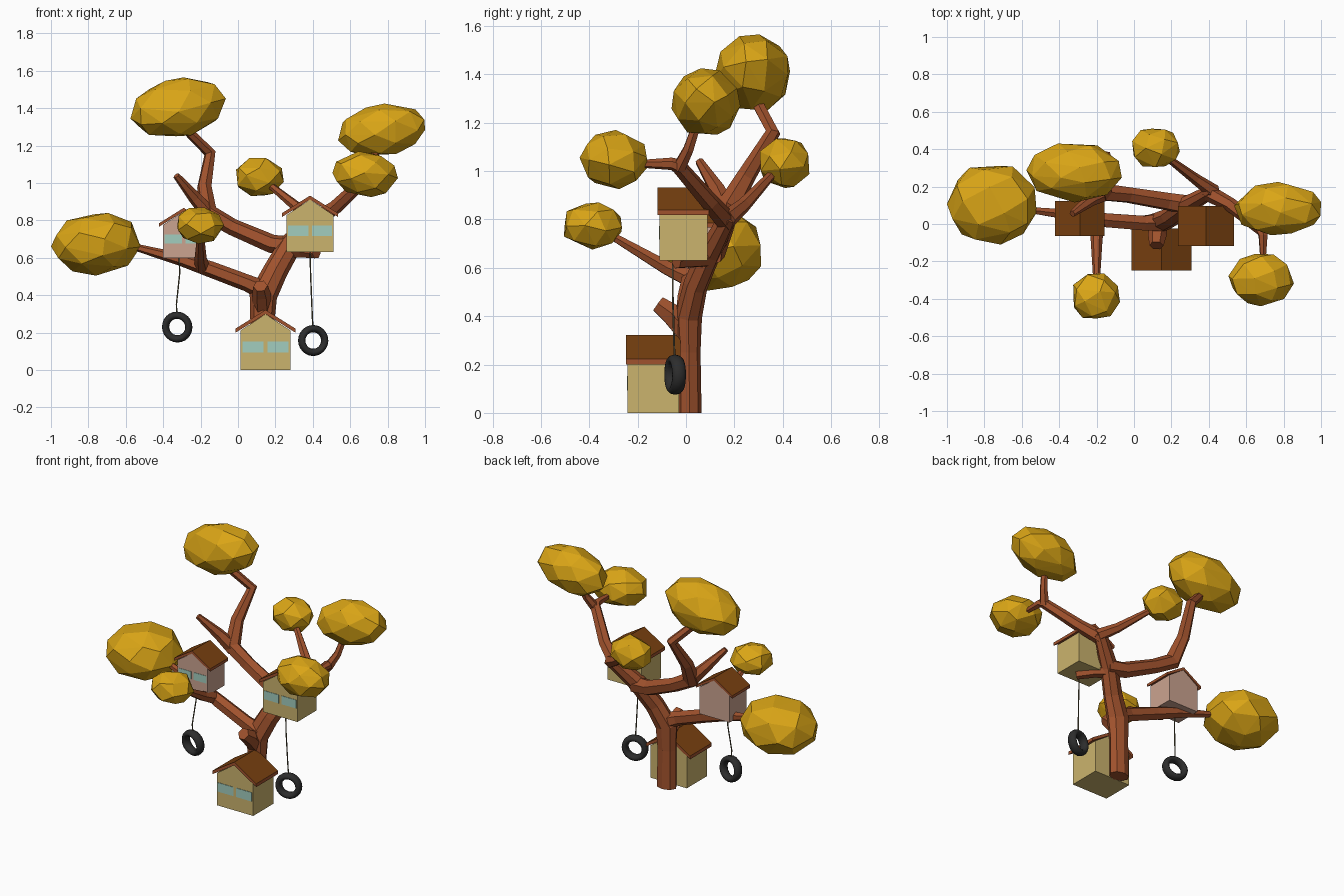
import bpy, bmesh, math, random
from mathutils import Vector, Matrix

if "Cube" in bpy.data.objects:
    bpy.data.objects.remove(bpy.data.objects["Cube"])

random.seed(4)

def mat(name, r, g, b):
    m = bpy.data.materials.new(name)
    m.diffuse_color = (r, g, b, 1)
    m.use_nodes = True
    m.node_tree.nodes["Principled BSDF"].inputs["Base Color"].default_value = m.diffuse_color
    return m

BARK = mat("bark brown", .352, .084, .026)
LEAF = mat("golden leaves", .70, .376, .008)
ROOF = mat("dark roof brown", .19, .052, .005)
SAND = mat("sand wall", .60, .455, .155)
PINK = mat("dusty pink wall", .60, .37, .28)
GLASS = mat("pale teal glass", .36, .61, .52)
RUBBER = mat("black rubber", .026, .026, .026)
ROPE = mat("rope", .13, .11, .06)

def finish(name, bm, *mats):
    bmesh.ops.recalc_face_normals(bm, faces=bm.faces)
    me = bpy.data.meshes.new(name)
    bm.to_mesh(me)
    bm.free()
    for m in mats:
        me.materials.append(m)
    ob = bpy.data.objects.new(name, me)
    bpy.context.collection.objects.link(ob)
    return ob

# Tapered polygonal tube along (x, y, z, radius) points
def tube(name, pts, m, sides=6, squash=1.0):
    bm = bmesh.new()
    P = [Vector(p[:3]) for p in pts]
    side, old, rings = Vector((1, 0, 0)), Vector((0, 0, 1)), []
    for i, p in enumerate(P):
        t = (P[min(i + 1, len(P) - 1)] - P[max(i - 1, 0)]).normalized()
        if i == 0 and t.z > .95:
            t = Vector((0, 0, 1))
        side = old.rotation_difference(t) @ side
        old = t
        up = t.cross(side)
        ring = []
        for k in range(sides):
            a = 2 * math.pi * k / sides
            o = (side * math.cos(a) + up * math.sin(a)) * pts[i][3]
            o.y *= squash
            ring.append(bm.verts.new(p + o))
        rings.append(ring)
    for a, b in zip(rings, rings[1:]):
        for k in range(sides):
            bm.faces.new((a[k], a[(k + 1) % sides], b[(k + 1) % sides], b[k]))
    bm.faces.new(rings[0])
    bm.faces.new(rings[-1])
    return finish(name, bm, m)

# Trunk and limbs
tube("trunk", [(.13, .015, 0, .066), (.13, .012, .25, .064), (.135, .01, .4, .075),
               (.20, .04, .53, .066), (.28, .10, .67, .062), (.42, .18, .82, .045)],
     BARK, 8, .75)
tube("left_limb", [(.15, .01, .42, .055), (.05, .005, .465, .045), (-.15, .02, .54, .043),
                   (-.3, .045, .59, .035), (-.56, .075, .66, .018)], BARK)
tube("front_left_limb", [(-.19, .03, .55, .042), (-.2, -.08, .60, .032), (-.2, -.32, .74, .017)], BARK)
tube("upper_limb", [(.30, .10, .66, .055), (.18, .12, .675, .05), (-.03, .155, .765, .045),
                    (-.16, .17, .84, .052), (-.18, .25, .98, .04), (-.15, .36, 1.16, .032),
                    (-.28, .29, 1.29, .026)], BARK)
tube("broken_limb", [(-.15, .17, .83, .045), (-.23, .13, .92, .035), (-.33, .055, 1.04, .018)], BARK)
tube("back_limb", [(.43, .17, .80, .04), (.33, .24, .86, .03), (.17, .36, .99, .018)], BARK)
tube("right_limb", [(.39, .17, .79, .045), (.52, .1, .87, .038), (.68, -.03, 1.02, .032),
                    (.69, -.06, 1.03, .026), (.69, -.19, 1.03, .016)], BARK)
tube("right_twig", [(.68, -.03, 1.01, .03), (.72, .01, 1.09, .024), (.74, .04, 1.18, .02)], BARK)
tube("house_bracket", [(.27, .10, .64, .04), (.35, .04, .635, .036), (.42, -.04, .625, .03)], BARK)
tube("trunk_knob", [(.13, 0, .34, .05), (.125, -.06, .41, .05), (.12, -.115, .45, .038)], BARK)

# Faceted leaf clumps fitted to (min, max) boxes with a tilt in the front plane
def clump(name, lo, hi, tilt, n):
    lo, hi = Vector(lo), Vector(hi)
    d = hi - lo
    tiltm = Matrix.Rotation(-math.radians(tilt), 3, 'Y')
    spin = Matrix.Rotation(random.random() * 6, 3, 'X')
    vs = []
    for i in range(n):
        z = 1 - 2 * (i + .5) / n
        r, a = math.sqrt(1 - z * z), i * 2.39996
        v = Vector((r * math.cos(a), r * math.sin(a), z))
        v = spin @ (v + Vector([random.uniform(-.1, .1) for _ in range(3)])).normalized()
        vs.append(tiltm @ Vector((v.x * d.x, v.y * d.y, v.z * d.z)))
    mn = [min(v[k] for v in vs) for k in range(3)]
    mx = [max(v[k] for v in vs) for k in range(3)]
    bm = bmesh.new()
    for v in vs:
        bm.verts.new([lo[k] + (v[k] - mn[k]) / (mx[k] - mn[k]) * d[k] for k in range(3)])
    bmesh.ops.convex_hull(bm, input=bm.verts)
    finish(name, bm, LEAF)

clump("leaves_left", (-1, -.11, .505), (-.52, .31, .84), 4, 32)
clump("leaves_top", (-.575, .115, 1.25), (-.065, .43, 1.565), 12, 32)
clump("leaves_right_upper", (.535, -.06, 1.15), (1, .225, 1.425), 10, 32)
clump("leaves_right_lower", (.505, -.44, .925), (.855, -.16, 1.17), -6, 28)
clump("leaves_back", (-.01, .305, .93), (.245, .51, 1.135), 0, 22)
clump("leaves_front", (-.325, -.505, .675), (-.075, -.265, .87), -5, 24)

# Extrude an (x, z) profile along y
def prism(prof, y0, y1):
    bm = bmesh.new()
    a = [bm.verts.new((x, y0, z)) for x, z in prof]
    b = [bm.verts.new((x, y1, z)) for x, z in prof]
    n = len(prof)
    for k in range(n):
        bm.faces.new((a[k], a[(k + 1) % n], b[(k + 1) % n], b[k]))
    bm.faces.new(a)
    bm.faces.new(b)
    bmesh.ops.recalc_face_normals(bm, faces=bm.faces)
    return bm

# Little gabled house: walls, two-tone roof slab, two window plates
def house(name, loc, s, wall):
    parts = []
    bm = prism([(-.1325, 0), (.1325, 0), (.1325, .212), (0, .3), (-.1325, .212)], -.106, .106)
    parts.append(finish(name + "_walls", bm, wall))
    bm = prism([(-.16, .2), (0, .3), (.16, .2), (.16, .222), (0, .322), (-.16, .222)], -.114, .112)
    for f in bm.faces:
        f.material_index = 1 if f.normal.z > .3 else 0
    parts.append(finish(name + "_roof", bm, BARK, ROOF))
    for x, side in ((-.067, "left"), (.067, "right")):
        bm = prism([(x - .057, .093), (x + .057, .093), (x + .057, .152), (x - .057, .152)],
                   -.109, -.104)
        parts.append(finish(name + "_window_" + side, bm, GLASS))
    for ob in parts:
        ob.location = loc
        ob.scale = (s, s, s)

house("ground_house", (.147, -.135, 0), 1, SAND)
house("right_house", (.385, -.01, .63), .94, SAND)
house("left_house", (-.29, .03, .6), .83, PINK)

# Tyre swings with ropes
def swing(name, c, yaw, pitch, top):
    bpy.ops.mesh.primitive_torus_add(major_radius=.0635, minor_radius=.0195,
                                     major_segments=24, minor_segments=10)
    ob = bpy.context.object
    ob.name = name + "_tyre"
    for v in ob.data.vertices:
        v.co.z *= 1.5
    ob.data.materials.append(RUBBER)
    ob.location = c
    ob.rotation_euler = (math.radians(90 + pitch), 0, math.radians(yaw))
    bpy.ops.object.shade_smooth_by_angle(angle=math.radians(50))
    x, y, z = c
    tube(name + "_rope", [(*top, .004), (top[0] + .004, top[1], (top[2] + z) / 2 + .1, .004),
                          (x - .004, y - .004, z + .12, .004), (x, y, z + .05, .004)], ROPE, 5)

swing("right_swing", (.402, -.045, .158), 15, 0, (.385, -.055, .64))
swing("left_swing", (-.325, -.003, .23), -12, 6, (-.315, .01, .61))
